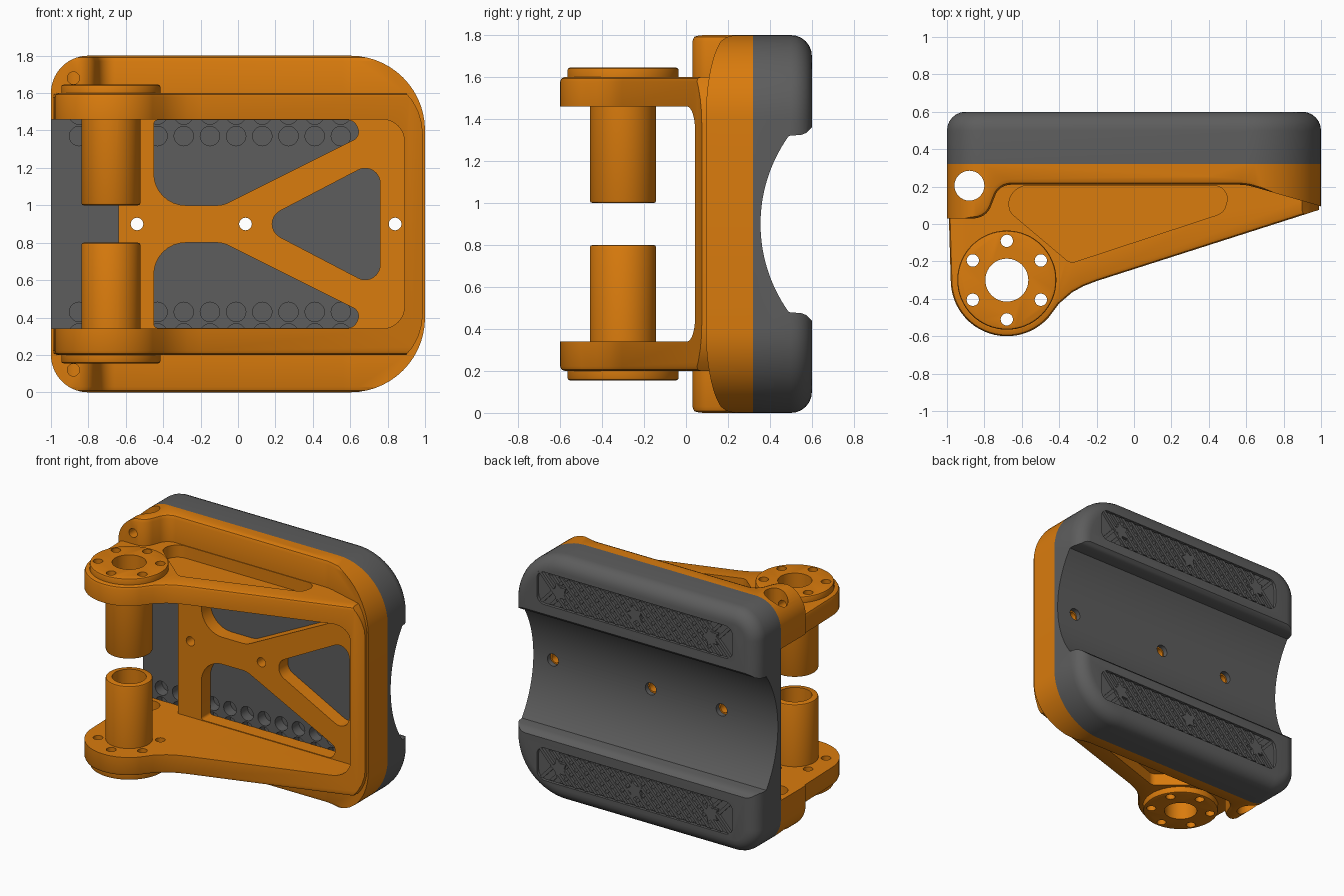
import bpy, bmesh, math
from mathutils import Vector

if "Cube" in bpy.data.objects:
    bpy.data.objects.remove(bpy.data.objects["Cube"])

def rounded(corners, n=8):
    """Round each (u, v, radius) corner of a polygon."""
    out = []
    for i, (u, v, r) in enumerate(corners):
        p = Vector((u, v))
        if r == 0:
            out.append(p)
            continue
        a = (Vector(corners[i - 1][:2]) - p).normalized()
        b = (Vector(corners[(i + 1) % len(corners)][:2]) - p).normalized()
        half = a.angle(b) / 2
        c = p + (a + b).normalized() * (r / math.sin(half))
        d0 = p + a * (r / math.tan(half)) - c
        d1 = p + b * (r / math.tan(half)) - c
        sweep = math.atan2(d0.x * d1.y - d0.y * d1.x, d0.dot(d1))
        a0 = math.atan2(d0.y, d0.x)
        for k in range(n + 1):
            t = a0 + sweep * k / n
            out.append(c + Vector((math.cos(t), math.sin(t))) * r)
    return out

def circle(u, v, r, n=32):
    return [(u + r * math.cos(2 * math.pi * i / n), v + r * math.sin(2 * math.pi * i / n)) for i in range(n)]

def prism(name, pts, axis, a, b, bevel=0, seg=2):
    """Extrude a 2D profile along an axis from a to b."""
    place = {'x': lambda u, v, w: (w, u, v), 'y': lambda u, v, w: (u, w, v), 'z': lambda u, v, w: (u, v, w)}[axis]
    area = sum(pts[i - 1][0] * pts[i][1] - pts[i][0] * pts[i - 1][1] for i in range(len(pts)))
    if (area > 0) == (axis == 'y'):
        pts = pts[::-1]
    bm = bmesh.new()
    lo = [bm.verts.new(place(p[0], p[1], a)) for p in pts]
    hi = [bm.verts.new(place(p[0], p[1], b)) for p in pts]
    bm.faces.new(lo[::-1])
    bm.faces.new(hi)
    for i in range(len(pts)):
        j = (i + 1) % len(pts)
        bm.faces.new((lo[i], lo[j], hi[j], hi[i]))
    bm.normal_update()
    me = bpy.data.meshes.new(name)
    bm.to_mesh(me)
    bm.free()
    ob = bpy.data.objects.new(name, me)
    bpy.context.collection.objects.link(ob)
    if bevel:
        m = ob.modifiers.new('bevel', 'BEVEL')
        m.width, m.segments, m.use_clamp_overlap = bevel, seg, False
        m.limit_method, m.angle_limit = 'ANGLE', math.radians(50)
        apply(ob, m)
    return ob

def select(obs):
    bpy.ops.object.select_all(action='DESELECT')
    for o in obs:
        o.select_set(True)
    bpy.context.view_layer.objects.active = obs[0]

def apply(ob, m):
    select([ob])
    bpy.ops.object.modifier_apply(modifier=m.name)

def volume(me):
    bm = bmesh.new()
    bm.from_mesh(me)
    v = bm.calc_volume(signed=True)
    bm.free()
    return v

def boolean(ob, op, tools):
    """Combine with a group of tools that do not touch each other."""
    if len(tools) > 1:
        select(tools)
        bpy.ops.object.join()
    before = ob.data.copy()
    for solver in ('EXACT', 'MANIFOLD', 'FLOAT'):
        m = ob.modifiers.new('bool', 'BOOLEAN')
        m.operation, m.solver, m.object = op, solver, tools[0]
        apply(ob, m)
        if volume(ob.data) > 0.15 * volume(before):
            break
        ob.data = before.copy()   # solver failed, try the next
    bpy.data.objects.remove(tools[0])

def pair(pts, a, b, bevel=0):
    """Two vertical prisms mirrored about mid height."""
    return [prism('tool', pts, 'z', a, b, bevel), prism('tool', pts, 'z', 1.8 - b, 1.8 - a, bevel)]

def rect(u0, u1, v0, v1, r=0):
    return rounded([(u0, v0, r), (u1, v0, r), (u1, v1, r), (u0, v1, r)])

def finish(ob, color):
    mat = bpy.data.materials.get(color[0]) or bpy.data.materials.new(color[0])
    mat.diffuse_color = color[1]
    mat.use_nodes = True
    mat.node_tree.nodes["Principled BSDF"].inputs["Base Color"].default_value = mat.diffuse_color
    ob.data.materials.clear()
    ob.data.materials.append(mat)
    select([ob])
    bpy.ops.object.shade_smooth_by_angle(angle=math.radians(30))

ORANGE = ('orange', (0.70, 0.20, 0.004, 1))
GREY = ('dark_grey', (0.11, 0.11, 0.11, 1))
HX, HY = -0.68, -0.3   # hinge axis
outline = rounded([(-1, 0, 0.2), (1, 0, 0.4), (1, 1.8, 0.4), (-1, 1.8, 0.2)], 14)

# Arms and side wall: top outline crossed with front outline
arc = [(HX + 0.3 * math.cos(math.radians(t)), HY + 0.3 * math.sin(math.radians(t))) for t in range(180, 319, 6)]
top = [(-0.99, 0.3), (-0.99, 0.04)] + arc + [(-0.4, -0.425), (-0.33, -0.365), (-0.27, -0.332), (-0.2, -0.305),
                                          (1.05, 0.095), (1.05, 0.3)]
frame = prism('hinge_frame', top, 'z', 0.2, 1.6, 0.022)
boolean(frame, 'INTERSECT', [prism('tool', rounded([(-1.2, 0.1, 0), (0.988, 0.1, 0.32), (0.988, 1.7, 0.32), (-1.2, 1.7, 0)]),
                                   'y', -0.8, 0.5)])

# Back flange with pin lugs
flange = prism('flange', outline, 'y', -0.1, 0.32)
prof = rounded([(-1.05, 0.4, 0), (-1.05, 0.03, 0), (-0.79, 0.03, 0.1), (-0.72, 0.21, 0.09),
                (0.6, 0.21, 0.3), (1.05, 0.08, 0), (1.05, 0.4, 0)])
boolean(flange, 'INTERSECT', [prism('tool', prof, 'z', 0.0, 1.8, 0.03)])
boolean(frame, 'UNION', [flange])

# Hollow inside, hinge-side opening and truss windows
boolean(frame, 'DIFFERENCE', [prism('tool', rounded([(-1.3, 0.34, 0), (0.89, 0.34, 0.12), (0.89, 1.46, 0.12), (-1.3, 1.46, 0)]),
                                    'y', -1, 0.215)])
boolean(frame, 'DIFFERENCE', [prism('tool', rect(-1.3, -0.64, 0.34, 1.46), 'y', -1, 0.5)])
upper = [(-0.45, 1.455, 0.02), (-0.45, 1.0, 0.17), (-0.08, 1.0, 0.15), (0.66, 1.37, 0.05), (0.62, 1.455, 0.05)]
lower = [(u, 1.8 - v, r) for u, v, r in upper]
boolean(frame, 'DIFFERENCE', [prism('tool', rounded(w), 'y', 0.1, 0.5) for w in
        (upper, lower, [(0.09, 0.9, 0.08), (0.76, 0.55, 0.08), (0.76, 1.25, 0.08)])])

# Pockets in the arms, barrels and washers, then all bores
pocket = rounded([(-0.7, 0.205, 0.1), (0.52, 0.205, 0.07), (0.48, 0.06, 0.07), (-0.34, -0.21, 0.05), (-0.66, 0.06, 0.07)])
boolean(frame, 'DIFFERENCE', pair(pocket, 1.51, 1.64))
boolean(frame, 'UNION', pair(circle(HX, HY, 0.158, 48), 1.0, 1.5, 0.012))
boolean(frame, 'UNION', pair(circle(HX, HY, 0.265, 64), 1.57, 1.645, 0.012))
bores = [prism('tool', circle(HX, HY, 0.115, 40), 'z', -1, 3), prism('tool', circle(-0.88, 0.205, 0.08), 'z', -1, 3)]
for k in range(6):
    t = math.radians(30 + 60 * k)
    bores.append(prism('tool', circle(HX + 0.21 * math.cos(t), HY + 0.21 * math.sin(t), 0.033, 20), 'z', -1, 3))
boolean(frame, 'DIFFERENCE', bores)
SCREWS = (-0.54, 0.04, 0.84)
boolean(frame, 'DIFFERENCE', [prism('tool', circle(x, 0.9, 0.034, 20), 'y', 0, 0.5) for x in SCREWS])
boolean(frame, 'DIFFERENCE', [prism('tool', circle(-0.88, z, 0.033, 20), 'y', -0.05, 0.2) for z in (0.12, 1.68)])
finish(frame, ORANGE)

# Grey grip pad with rounded back
pad = prism('grip_pad', outline, 'y', 0.1, 0.6, 0.1, 6)
boolean(pad, 'DIFFERENCE', [prism('tool', rect(-2, 2, -1, 3), 'y', 0, 0.32)])
saddle = [(1.075 - math.sqrt(0.72 ** 2 - d * d), 0.9 + d) for d in [-0.42 + 0.84 * i / 32 for i in range(33)]]
saddle += [(0.55, 1.325), (0.575, 1.335), (0.6, 1.36), (0.7, 1.46), (0.7, 0.34), (0.6, 0.44), (0.575, 0.465), (0.55, 0.475)]
boolean(pad, 'DIFFERENCE', [prism('tool', saddle, 'x', -1.2, 1.2)])
boolean(pad, 'DIFFERENCE', [prism('tool', circle(x, 0.9, 0.045, 24), 'y', 0.2, 0.7) for x in SCREWS])

# Rows of blind holes on the pad front
boolean(pad, 'DIFFERENCE', [prism('tool', circle(-0.85 + 0.14 * i, z, 0.052, 20), 'y', 0.2, 0.4)
                            for i in range(11) for z in (0.315, 0.43, 1.37, 1.485)])

# Sunken tread strips
boolean(pad, 'DIFFERENCE', [prism('tool', rect(-0.8, 0.8, z - 0.12, z + 0.12, 0.06), 'y', 0.578, 0.7) for z in (0.25, 1.55)])
finish(pad, GREY)

# Crossed tread ribs and star studs
ribs = []
for z in (0.25, 1.55):
    for i in range(17):
        x = -0.67 + 0.08375 * i
        for s, y in ((1, 0.598), (-1, 0.588)):
            d, w = 0.105 * s, 0.016
            ribs.append(prism('rib', [(x - d - w, z - 0.112), (x - d + w, z - 0.112), (x + d + w, z + 0.112),
                                      (x + d - w, z + 0.112)], 'y', 0.57, y))
    for x in (-0.62, 0.0, 0.62):
        star = [(x + r * math.cos(k * math.pi / 5), z + r * math.sin(k * math.pi / 5))
                for k, r in enumerate([0.07, 0.04] * 5)]
        ribs.append(prism('stud', star, 'y', 0.57, 0.6))
select(ribs)
bpy.ops.object.join()
ribs[0].name = 'tread_ribs'
finish(ribs[0], GREY)
